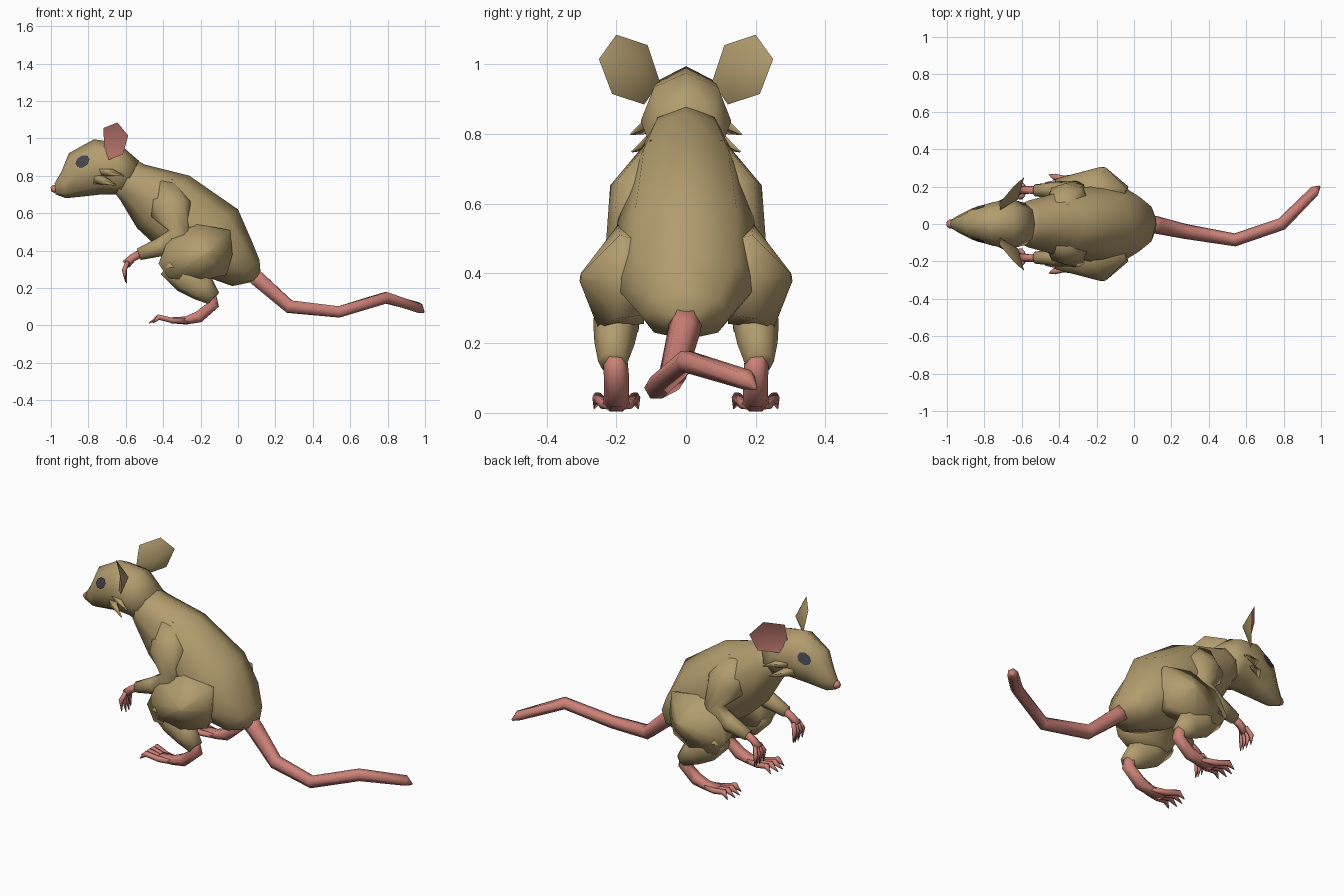
import bpy, bmesh, math
from mathutils import Vector
from mathutils.bvhtree import BVHTree

if "Cube" in bpy.data.objects:
    bpy.data.objects.remove(bpy.data.objects["Cube"])


def material(name, color):
    m = bpy.data.materials.new(name)
    m.diffuse_color = (*color, 1)
    m.use_nodes = True
    m.node_tree.nodes["Principled BSDF"].inputs["Base Color"].default_value = m.diffuse_color
    return m


FUR = material("tan fur", (0.45, 0.335, 0.155))
SKIN = material("pink skin", (0.60, 0.22, 0.185))
EYE = material("dark eye", (0.06, 0.062, 0.075))


def finish(name, bm, mats, mirror=False, recalc=True):
    if recalc:
        bmesh.ops.recalc_face_normals(bm, faces=bm.faces)
    for f in bm.faces:
        f.smooth = True
    mesh = bpy.data.meshes.new(name)
    bm.to_mesh(mesh)
    bm.free()
    ob = bpy.data.objects.new(name, mesh)
    bpy.context.collection.objects.link(ob)
    for m in mats:
        mesh.materials.append(m)
    if mirror:
        mod = ob.modifiers.new("mirror", 'MIRROR')
        mod.use_axis = (False, True, False)
        mod.use_mirror_merge = False
    return ob


def bridge(bm, rings):
    """Skin a list of point rings and cap both ends."""
    vs = [[bm.verts.new(p) for p in r] for r in rings]
    n = len(vs[0])
    for a, b in zip(vs, vs[1:]):
        for i in range(n):
            j = (i + 1) % n
            bm.faces.new((a[i], a[j], b[j], b[i]))
    bm.faces.new(vs[0])
    bm.faces.new(vs[-1])


def section(top, bottom, width, n=8):
    """Ellipse ring spanning top and bottom points on the centre plane."""
    t, b = Vector((top[0], 0, top[1])), Vector((bottom[0], 0, bottom[1]))
    c, h = (t + b) / 2, (t - b) / 2
    return [c + h * math.cos(a) + Vector((0, width * math.sin(a), 0))
            for a in (2 * math.pi * i / n for i in range(n))]


def tube(bm, path, n=6):
    """Tapering tube through (x, y, z, radius[, side radius]) points."""
    pts = [Vector(p[:3]) for p in path]
    rings = []
    for i, p in enumerate(pts):
        d = Vector()
        if i:
            d += (p - pts[i - 1]).normalized()
        if i < len(pts) - 1:
            d += (pts[i + 1] - p).normalized()
        d.normalize()
        side = Vector((0, 1, 0))
        side = (side - d * side.dot(d)).normalized()
        up = d.cross(side)
        rings.append([p + path[i][-1] * side * math.cos(a) + path[i][3] * up * math.sin(a)
                      for a in (2 * math.pi * k / n for k in range(n))])
    bridge(bm, rings)


def tubes(name, paths, mat, n=6, mirror=True):
    bm = bmesh.new()
    for p in paths:
        tube(bm, p, n)
    return finish(name, bm, [mat], mirror)


def loft(name, sections, mat):
    bm = bmesh.new()
    bridge(bm, [section(*s) for s in sections])
    return finish(name, bm, [mat])


# Body and head
loft("body", [
    ((-0.57, 0.90), (-0.66, 0.71), 0.10),
    ((-0.50, 0.86), (-0.63, 0.67), 0.125),
    ((-0.26, 0.80), (-0.54, 0.52), 0.17),
    ((0.00, 0.62), (-0.41, 0.40), 0.205),
    ((0.07, 0.46), (-0.20, 0.27), 0.205),
    ((0.115, 0.35), (-0.03, 0.21), 0.13),
    ((0.12, 0.29), (0.09, 0.235), 0.05)], FUR)
head = loft("head", [
    ((-0.98, 0.76), (-0.975, 0.70), 0.022),
    ((-0.945, 0.82), (-0.92, 0.68), 0.050),
    ((-0.905, 0.92), (-0.82, 0.69), 0.085),
    ((-0.77, 0.995), (-0.73, 0.70), 0.118),
    ((-0.64, 0.975), (-0.65, 0.70), 0.130),
    ((-0.53, 0.88), (-0.62, 0.69), 0.110)], FUR)
tubes("nose", [[(-0.965, 0, 0.73, 0.022), (-0.985, 0, 0.73, 0.025),
                (-1.0, 0, 0.727, 0.014)]], SKIN, 6, False)

# Cheek tufts
tubes("cheek_tuft", [
    [(-0.74, 0.095, 0.835, 0.035, 0.02), (-0.61, 0.158, 0.80, 0.003)],
    [(-0.76, 0.085, 0.79, 0.035, 0.02), (-0.65, 0.155, 0.75, 0.003)]], FUR, 4)

# Eyes: thin plates laid on the head surface
bm = bmesh.new()
bm.from_mesh(head.data)
tree = BVHTree.FromBMesh(bm)
bm.free()
bm = bmesh.new()


def on_head(x, z):
    p, nrm, _, _ = tree.ray_cast(Vector((x, 1, z)), Vector((0, -1, 0)))
    return p + nrm * 0.006


mid = bm.verts.new(on_head(-0.83, 0.875))
rim = [bm.verts.new(on_head(-0.83 + 0.038 * math.cos(a), 0.875 + 0.034 * math.sin(a + 0.3)))
       for a in (math.pi * k / 4 for k in range(8))]
for i in range(8):
    bm.faces.new((mid, rim[(i + 1) % 8], rim[i]))
bm.normal_update()
if sum(f.normal.y for f in bm.faces) < 0:
    bmesh.ops.reverse_faces(bm, faces=bm.faces)
finish("eye", bm, [EYE], True, False)

# Ears: cupped leaf, pink in front and fur behind
bm = bmesh.new()
outline = [(-0.715, 0.075, 0.95), (-0.72, 0.11, 1.055), (-0.645, 0.20, 1.085),
           (-0.587, 0.25, 1.015), (-0.615, 0.212, 0.915), (-0.69, 0.12, 0.885)]
rim = [bm.verts.new(p) for p in outline]
out = Vector((-0.80, 0.60, 0))
centre = Vector((-0.66, 0.162, 0.985))
inner = bm.verts.new(centre - out * 0.02)
back = bm.verts.new(centre - out * 0.05)
for i in range(6):
    a, b = rim[i], rim[(i + 1) % 6]
    bm.faces.new((a, b, inner)).material_index = 1
    bm.faces.new((b, a, back))
bmesh.ops.split_edges(bm, edges=[e for e in bm.edges if e.verts[0] in rim and e.verts[1] in rim])
bm.normal_update()
for f in bm.faces:
    if (f.normal.dot(out) > 0) != (f.material_index == 1):
        f.normal_flip()
finish("ear", bm, [FUR, SKIN], True, False)

# Front limbs
tubes("arm", [[
    (-0.40, 0.06, 0.735, 0.09, 0.07), (-0.355, 0.14, 0.62, 0.115, 0.085),
    (-0.31, 0.18, 0.485, 0.065, 0.05), (-0.41, 0.18, 0.42, 0.052, 0.046),
    (-0.53, 0.18, 0.38, 0.032)]], FUR, 8)
hand = [[(-0.51, 0.18, 0.39, 0.024), (-0.565, 0.18, 0.36, 0.022), (-0.60, 0.18, 0.325, 0.026)]]
for k in (-1.5, -0.5, 0.5, 1.5):
    y = 0.18 + 0.014 * k
    hand.append([(-0.59, y, 0.34, 0.012), (-0.608, y + 0.012 * k, 0.295, 0.014),
                 (-0.59 - 0.008 * abs(k), y + 0.014 * k, 0.218 + 0.01 * abs(k), 0.002)])
tubes("hand", hand, SKIN, 5)

# Thigh: faceted lobe rising to a peak on the outer side
rim = [(-0.425, 0.24, 0.33), (-0.37, 0.22, 0.47), (-0.22, 0.195, 0.54), (-0.04, 0.19, 0.51),
       (-0.03, 0.20, 0.38), (-0.06, 0.20, 0.27), (-0.20, 0.25, 0.24), (-0.37, 0.255, 0.25)]
peak = Vector((-0.16, 0.31, 0.39))
bm = bmesh.new()
bridge(bm, [[Vector((x, 0.12, z)).lerp(Vector((-0.22, 0.12, 0.37)), 0.12) for x, y, z in rim],
            [Vector(p) for p in rim],
            [Vector(p).lerp(peak, 0.92) for p in rim]])
finish("thigh", bm, [FUR], True)

# Shank and foot
tubes("shank", [[
    (-0.37, 0.20, 0.33, 0.07, 0.06), (-0.27, 0.20, 0.255, 0.088, 0.066),
    (-0.19, 0.205, 0.20, 0.075, 0.058), (-0.13, 0.21, 0.145, 0.042)]], FUR, 8)
foot = [[(-0.15, 0.205, 0.18, 0.034), (-0.132, 0.20, 0.11, 0.036), (-0.21, 0.20, 0.045, 0.036),
         (-0.28, 0.20, 0.026, 0.025, 0.038), (-0.36, 0.20, 0.027, 0.018, 0.045)]]
for k in (-1.5, -0.5, 0.5, 1.5):
    y = 0.20 + 0.012 * k
    foot.append([(-0.27, y, 0.024, 0.016), (-0.35, y + 0.012 * k, 0.026, 0.016),
                 (-0.425, y + 0.023 * k, 0.044, 0.017),
                 (-0.485 + 0.02 * abs(k), y + 0.03 * k, 0.012, 0.002)])
tubes("foot", foot, SKIN, 6)

# Tail
tubes("tail", [[
    (0.07, 0, 0.28, 0.048), (0.12, -0.005, 0.235, 0.047), (0.275, -0.04, 0.10, 0.04),
    (0.54, -0.085, 0.072, 0.035), (0.79, 0.0, 0.148, 0.034), (0.965, 0.175, 0.095, 0.03),
    (0.993, 0.20, 0.07, 0.006)]], SKIN, 6, False)
